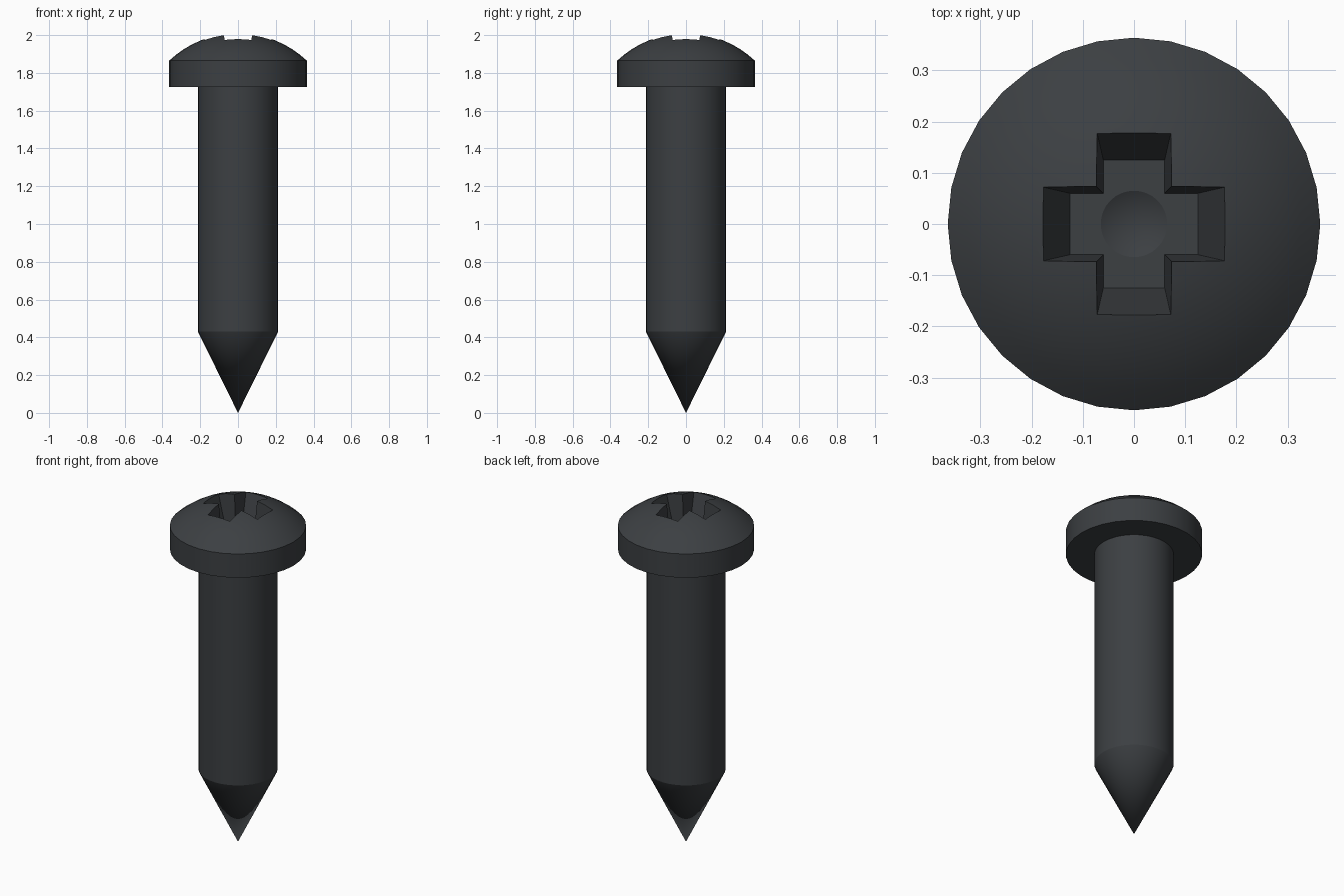
import bpy, bmesh, math

if "Cube" in bpy.data.objects:
    bpy.data.objects.remove(bpy.data.objects["Cube"])

SEG = 32
mat = bpy.data.materials.new("dark_steel")
mat.diffuse_color = (0.045, 0.05, 0.055, 1)
mat.use_nodes = True
mat.node_tree.nodes["Principled BSDF"].inputs["Base Color"].default_value = mat.diffuse_color


def add_object(name, bm):
    bmesh.ops.recalc_face_normals(bm, faces=bm.faces)
    me = bpy.data.meshes.new(name)
    bm.to_mesh(me)
    bm.free()
    ob = bpy.data.objects.new(name, me)
    bpy.context.collection.objects.link(ob)
    return ob


def lathe(name, profile):
    bm = bmesh.new()
    verts = [bm.verts.new((r, 0, z)) for r, z in profile]
    edges = [bm.edges.new(p) for p in zip(verts, verts[1:])]
    bmesh.ops.spin(bm, geom=verts + edges, cent=(0, 0, 0), axis=(0, 0, 1),
                   angle=2 * math.pi, steps=SEG, use_duplicate=False)
    bmesh.ops.remove_doubles(bm, verts=bm.verts, dist=1e-5)
    return add_object(name, bm)


def cross_ring(bm, length, width, z):
    quarter = [(length, -width), (length, width), (width, width)]
    ring = []
    for k in range(4):
        c, s = ((1, 0), (0, 1), (-1, 0), (0, -1))[k]
        ring += [bm.verts.new((c * x - s * y, s * x + c * y, z)) for x, y in quarter]
    return ring


# screw body: tip, shank, flat-sided rim and spherical dome
rim_r, rim_z, apex = 0.364, 1.865, 2.01
h = apex - rim_z
R = (rim_r ** 2 + h ** 2) / (2 * h)
a0 = math.asin(rim_r / R)
dome = [(R * math.sin(a0 * (1 - i / 8)), apex - R + R * math.cos(a0 * (1 - i / 8)))
        for i in range(9)]
screw = lathe("screw", [(0, 0), (0.212, 0.43), (0.212, 1.725), (rim_r, 1.725)] + dome)

# tapered cross-shaped driver recess
floor_z = 1.80
bm = bmesh.new()
low = cross_ring(bm, 0.125, 0.06, floor_z)
high = cross_ring(bm, 0.199, 0.077, 2.05)
bm.faces.new(low)
bm.faces.new(high)
for i in range(12):
    j = (i + 1) % 12
    bm.faces.new((low[i], low[j], high[j], high[i]))
cross_cutter = add_object("cross_cutter", bm)

# conical dimple in the recess floor
dimple_cutter = lathe("dimple_cutter", [(0, floor_z - 0.035), (0.065, floor_z),
                                        (0.065, floor_z + 0.04), (0, floor_z + 0.04)])

bpy.context.view_layer.objects.active = screw
screw.select_set(True)
for cutter in (cross_cutter, dimple_cutter):
    mod = screw.modifiers.new(cutter.name, 'BOOLEAN')
    mod.operation = 'DIFFERENCE'
    mod.solver = 'EXACT'
    mod.object = cutter
    bpy.ops.object.modifier_apply(modifier=mod.name)
    bpy.data.objects.remove(cutter)

screw.data.materials.clear()
screw.data.materials.append(mat)
bpy.ops.object.shade_smooth_by_angle(angle=math.radians(25))
